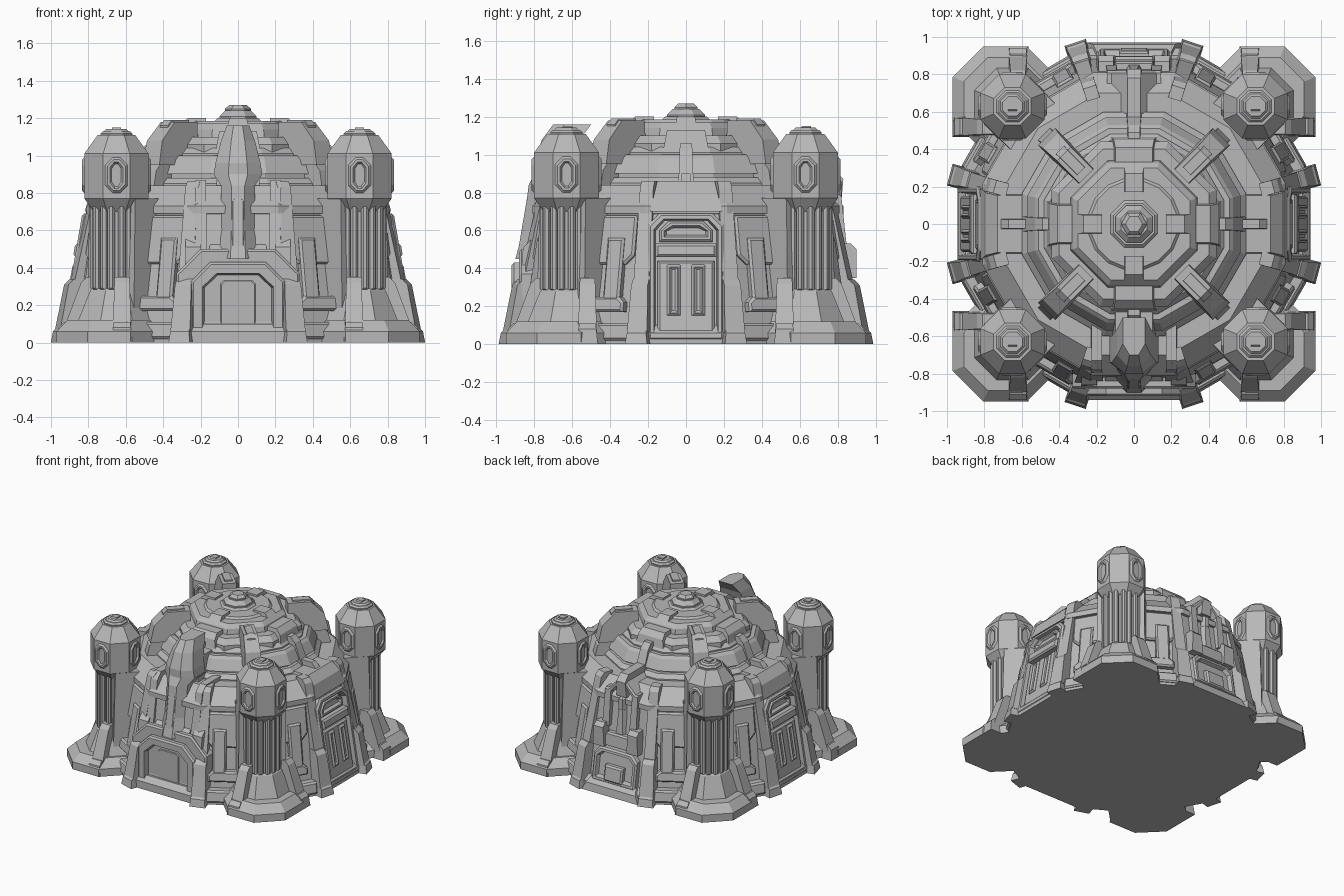
import bpy, bmesh
from math import sin, cos, pi, radians
from mathutils import Vector

if "Cube" in bpy.data.objects:
    bpy.data.objects.remove(bpy.data.objects["Cube"])

stone = bpy.data.materials.new("plain_grey_stone")
stone.use_nodes = True
grey = (0.48, 0.48, 0.48, 1)
stone.diffuse_color = grey
stone.node_tree.nodes["Principled BSDF"].inputs["Base Color"].default_value = grey

FRONT, RIGHT, BACK, LEFT = 0, 90, 180, 270
CENTRE = (0, 0)
LEAN = 0.17       # how far the keep walls lean in per unit of height
WALL = 0.91       # distance of the wall plane at ground level
EDGE = 0.012      # standard small chamfer


def loft(name, rings):
    """Skin matching rings of points and cap both ends."""
    bm = bmesh.new()
    loops = [[bm.verts.new(point) for point in ring] for ring in rings]
    for lower, upper in zip(loops, loops[1:]):
        for i in range(len(lower)):
            bm.faces.new((lower[i - 1], lower[i], upper[i], upper[i - 1]))
    bm.faces.new(loops[0])
    bm.faces.new(loops[-1])
    bmesh.ops.recalc_face_normals(bm, faces=bm.faces)
    mesh = bpy.data.meshes.new(name)
    bm.to_mesh(mesh)
    bm.free()
    mesh.materials.append(stone)
    bpy.context.collection.objects.link(bpy.data.objects.new(name, mesh))


def place(direction, reach, side, z, at):
    """Point at an outward reach and a sideways offset from a centre."""
    a = radians(direction)
    return Vector((at[0] + reach * sin(a) + side * cos(a),
                   at[1] - reach * cos(a) + side * sin(a), z))


def turned(name, sides, profile, at=CENTRE):
    """Polygonal turning of (flat radius, z) with flats facing the axes."""
    corners = [360 * (i + 0.5) / sides for i in range(sides)]
    loft(name, [[place(c, r / cos(pi / sides), 0, z, at) for c in corners]
                for r, z in profile])


def tier(name, sides, radius, bottom, top, bevel=EDGE, flare=0, at=CENTRE):
    """One chamfered step of a stack; flare widens its foot."""
    turned(name, sides, [(radius + flare, bottom), (radius, top - bevel),
                         (radius - bevel, top)], at)


def fin(name, direction, inner, foot, head, bottom, top, width, cut=EDGE,
        taper=0.8, side=0, at=CENTRE):
    """Upright slab leaning from foot to head, with its outer top corner cut."""
    profile = [(inner, bottom), (foot, bottom), (head, top - cut),
               (head - cut, top), (inner, top)]

    def half(z):
        return width / 2 * (1 + (taper - 1) * (z - bottom) / (top - bottom))
    loft(name, [[place(direction, r, side + s * half(z), z, at) for r, z in profile]
                for s in (-1, 1)])


def outline(half, bottom, top, cut=0.001, low_cut=0.001, side=0):
    """Rectangle with chamfered upper and lower corners."""
    right = [(half - low_cut, bottom), (half, bottom + low_cut),
             (half, top - cut), (half - cut, top)]
    return [(side + t, z) for t, z in right] + [(side - t, z) for t, z in right[::-1]]


def inset(points, amount):
    """Shrink a shape about its middle by a fixed margin."""
    ts, zs = zip(*points)
    t_mid, z_mid = (min(ts) + max(ts)) / 2, (min(zs) + max(zs)) / 2
    t_scale = 1 - 2 * amount / (max(ts) - min(ts))
    z_scale = 1 - 2 * amount / (max(zs) - min(zs))
    return [(t_mid + (t - t_mid) * t_scale, z_mid + (z - z_mid) * z_scale)
            for t, z in points]


def panel(name, direction, shape, reach, height=0.03, rim=0, sunk=0, root=0.05,
          lean=LEAN, at=CENTRE):
    """Chamfered plate on a wall; a rim leaves a recessed field inside it."""
    steps = [(0, -root), (0, height - EDGE), (EDGE, height)]
    if rim:
        steps += [(rim, height), (rim + EDGE, height - sunk)]
    loft(name, [[place(direction, reach + out - lean * z, t, z, at)
                 for t, z in inset(shape, margin)] for margin, out in steps])


# Keep walls with plinth, cornice and sloping roof
tier("plinth", 12, radius=0.94, bottom=0, top=0.1, bevel=0.04)
tier("keep_walls", 12, radius=0.79, bottom=0.05, top=0.7, flare=0.1)
tier("cornice", 12, radius=0.81, bottom=0.69, top=0.76, bevel=0.03)
tier("roof", 12, radius=0.78, bottom=0.7, top=0.84, bevel=0.08)

# Stepped dome and crown
tier("dome_base", 12, radius=0.6, bottom=0.75, top=0.88, bevel=0.03)
tier("dome_neck", 12, radius=0.54, bottom=0.8, top=0.92)
tier("dome_ring", 12, radius=0.53, bottom=0.9, top=1, bevel=0.02, flare=0.04)
tier("dome_band", 12, radius=0.48, bottom=0.9, top=1.04, bevel=0.03)
tier("dome_shoulder", 8, radius=0.44, bottom=1, top=1.1, bevel=0.04)
tier("dome_plate", 8, radius=0.33, bottom=1, top=1.17, bevel=0.03, flare=0.03)
tier("dome_disc", 16, radius=0.25, bottom=1.1, top=1.185, bevel=0.02)
tier("crown_base", 8, radius=0.14, bottom=1.1, top=1.2, bevel=0.03)
tier("crown", 8, radius=0.1, bottom=1.1, top=1.24, bevel=0.03)
tier("crown_tip", 6, radius=0.06, bottom=1.2, top=1.27, bevel=0.02)

for facing, spread in ((FRONT, 18), (RIGHT, 15), (BACK, 18), (LEFT, 15)):
    # Blocks around the crown, ribs down the dome
    fin("crown_block", facing, inner=0.17, foot=0.32, head=0.3, bottom=1.1, top=1.2, width=0.12, cut=0.03)
    fin("dome_step", facing, inner=0.3, foot=0.47, head=0.45, bottom=1, top=1.13, width=0.25, cut=0.04)
    fin("upper_rib", facing, inner=0.4, foot=0.6, head=0.53, bottom=0.85, top=1.06, width=0.08, cut=0.04)
    fin("lower_rib", facing, inner=0.5, foot=0.77, head=0.72, bottom=0.74, top=0.9, width=0.06, cut=0.05)
    # Arms reaching from the dome towards the towers
    diagonal = facing + 45
    fin("dome_arm", diagonal, inner=0.36, foot=0.66, head=0.63, bottom=0.95, top=1.18, width=0.13, cut=0.1)
    fin("arm_ridge", diagonal, inner=0.4, foot=0.56, head=0.56, bottom=1.1, top=1.19, width=0.07, cut=0.03)
    fin("arm_root", diagonal, inner=0.5, foot=0.7, head=0.66, bottom=0.76, top=0.96, width=0.1, cut=0.04)
    for hand in (-1, 1):
        # Leaning buttress on a broad stepped foot
        ray = facing + spread * hand
        fin("buttress", ray, inner=0.7, foot=0.99, head=0.8, bottom=0, top=0.86, width=0.09, cut=0.03)
        fin("buttress_heel", ray, inner=0.7, foot=1, head=0.95, bottom=0.06, top=0.34, width=0.11, cut=0.03)
        fin("buttress_sole", ray, inner=0.7, foot=1.02, head=1.01, bottom=0, top=0.09, width=0.12, cut=0.03)
        # Relief on the leaning wall beside each tower
        wall = facing + 30 * hand
        panel("wall_panel", wall, outline(half=0.17, bottom=0.42, top=0.68, low_cut=0.05), WALL, height=0.02)
        panel("wall_bracket", wall, outline(half=0.05, bottom=0.18, top=0.56, low_cut=0.04, side=-0.06 * hand), WALL, height=0.035)
        panel("wall_ledge", wall, outline(half=0.14, bottom=0.17, top=0.25, cut=0.03), WALL, height=0.04)
        panel("wall_skirt", wall, outline(half=0.2, bottom=0.02, top=0.11), WALL, height=0.05)

# Corner towers
for sx in (-1, 1):
    for front in (True, False):
        sy = -1 if front else 1
        centre = (0.65 * sx, 0.63 * sy)
        corner = (45 if front else 135) * sx
        tier("tower_slab", 8, radius=0.28, bottom=0, top=0.12, bevel=0.06, at=(0.69 * sx, 0.67 * sy))
        tier("tower_base", 8, radius=0.14, bottom=0.08, top=0.29, flare=0.08, at=centre)
        tier("tower_shaft", 8, radius=0.115, bottom=0.1, top=0.75, at=centre)
        turned("tower_head", 8, [(0.12, 0.7), (0.172, 0.77), (0.172, 1.01), (0.1, 1.11)], centre)
        tier("tower_cap", 8, radius=0.085, bottom=1.1, top=1.13, at=centre)
        tier("tower_ring", 8, radius=0.065, bottom=1.1, top=1.142, at=centre)
        fin("tower_stud", FRONT, inner=-0.03, foot=0.03, head=0.03, bottom=1.1, top=1.15, width=0.06, at=centre)
        for i in range(8):
            if i % 2 == 0:
                panel("tower_window", 45 * i, outline(half=0.06, bottom=0.8, top=0.99, cut=0.04, low_cut=0.04), 0.172,
                      height=0.012, rim=0.025, sunk=0.015, lean=0, at=centre)
            for side in (-0.028, 0.028):
                panel("tower_flute", 45 * i, outline(half=0.02, bottom=0.28, top=0.74, side=side), 0.115,
                      height=0.025, lean=0, at=centre)
        # Splayed feet along each wall, and a pier joining the keep
        for heading, root in ((FRONT if front else BACK, (0.62 * sx, centre[1])),
                              (RIGHT * sx, (centre[0], 0.52 * sy))):
            fin("tower_foot", heading, inner=0, foot=0.29, head=0.19, bottom=0.05, top=0.35, width=0.1, cut=0.03, at=root)
            fin("tower_toe", heading, inner=0, foot=0.32, head=0.31, bottom=0, top=0.11, width=0.11, cut=0.03, at=root)
        fin("tower_pier", corner, inner=-0.25, foot=0.05, head=0.03, bottom=0, top=0.77, width=0.36, taper=0.95, at=centre)

# Side doors
for facing in (RIGHT, LEFT):
    panel("side_surround", facing, outline(half=0.2, bottom=0.02, top=0.69, cut=0.06), WALL, height=0.04, rim=0.03, sunk=0.06)
    panel("side_door", facing, outline(half=0.15, bottom=0.06, top=0.44), WALL, height=0.03)
    for side in (-0.065, 0.065):
        panel("door_slot", facing, outline(half=0.035, bottom=0.15, top=0.42, side=side), WALL, height=0.045, rim=0.015, sunk=0.01)
    panel("door_lintel", facing, outline(half=0.16, bottom=0.46, top=0.53), WALL, height=0.05)
    panel("door_arch", facing, outline(half=0.14, bottom=0.54, top=0.65, cut=0.05), WALL, height=0.03, rim=0.025, sunk=0.02)
    fin("roof_lintel", facing, inner=0.6, foot=0.82, head=0.79, bottom=0.7, top=0.86, width=0.38, cut=0.06)

# Front gate with chamfered arch and broad shoulders
panel("front_gate", FRONT, outline(half=0.25, bottom=0, top=0.43, cut=0.1), 0.89, rim=0.06, sunk=0.05, root=0.2, lean=0)
panel("gate_leaf", FRONT, outline(half=0.1, bottom=0.02, top=0.34, cut=0.02), 0.87, height=0.015, lean=0)
panel("gate_shoulders", FRONT, outline(half=0.33, bottom=0, top=0.5, cut=0.13), 0.85, root=0.2, lean=0)
fin("gate_sill", FRONT, inner=0.7, foot=0.91, head=0.9, bottom=0, top=0.03, width=0.46)
fin("gate_gable", FRONT, inner=0.6, foot=0.88, head=0.85, bottom=0.4, top=0.54, width=0.36, cut=0.05)
for hand in (-1, 1):
    fin("gate_pillar", FRONT, inner=0.6, foot=0.9, head=0.86, bottom=0, top=0.57, width=0.1, cut=0.06, side=0.24 * hand)
    fin("spire_flank", FRONT, inner=0.5, foot=0.84, head=0.78, bottom=0.5, top=0.87, width=0.07, cut=0.05, side=0.2 * hand)

# Faceted spire above the gate, from (half width, reach, z) sections
SPIRE = [(0.1, 0.9, 0.45), (0.09, 0.86, 0.6), (0.09, 0.83, 0.84), (0.13, 0.8, 0.9),
         (0.12, 0.8, 0.96), (0.09, 0.76, 1.08), (0.06, 0.7, 1.16)]
loft("spire", [[place(FRONT, reach - back, half * share, z, CENTRE) for share, back in
                ((-1, 0.2), (-1, 0.06), (-0.4, 0), (0.4, 0), (1, 0.06), (1, 0.2))]
               for half, reach, z in SPIRE])
fin("spire_ridge", FRONT, inner=0.4, foot=0.68, head=0.66, bottom=0.75, top=1.02, width=0.25, cut=0.05)
panel("spire_blade", FRONT, outline(half=0.04, bottom=0.46, top=0.8, cut=0.035, low_cut=0.035), 0.94)

# Rear shrine: plinth, door, ledge, niche and canopy
fin("rear_plinth", BACK, inner=0.7, foot=0.97, head=0.96, bottom=0, top=0.1, width=0.5, cut=0.04)
panel("rear_door", BACK, outline(half=0.19, bottom=0.08, top=0.34, cut=0.05), WALL, height=0.04, rim=0.03, sunk=0.03)
panel("rear_hatch", BACK, outline(half=0.08, bottom=0.1, top=0.22), WALL, height=0.05)
fin("rear_shelf", BACK, inner=0.7, foot=0.88, head=0.87, bottom=0.36, top=0.46, width=0.24)
for hand in (-1, 1):
    fin("rear_ledge", BACK, inner=0.7, foot=0.9, head=0.9, bottom=0.35, top=0.53, width=0.1, cut=0.03, side=0.15 * hand)
    fin("rear_column", BACK, inner=0.7, foot=0.85, head=0.82, bottom=0.5, top=0.79, width=0.06, side=0.12 * hand)
panel("rear_niche", BACK, outline(half=0.13, bottom=0.46, top=0.88, cut=0.1), 0.79, rim=0.03, sunk=0.05, root=0.2, lean=0)
tier("niche_figure", 6, radius=0.03, bottom=0.45, top=0.66, flare=0.02, at=(0, 0.8))
tier("niche_figure_head", 6, radius=0.03, bottom=0.65, top=0.75, bevel=0.02, at=(0, 0.8))
fin("rear_canopy", BACK, inner=0.55, foot=0.82, head=0.83, bottom=0.75, top=0.92, width=0.09, cut=0.05)
